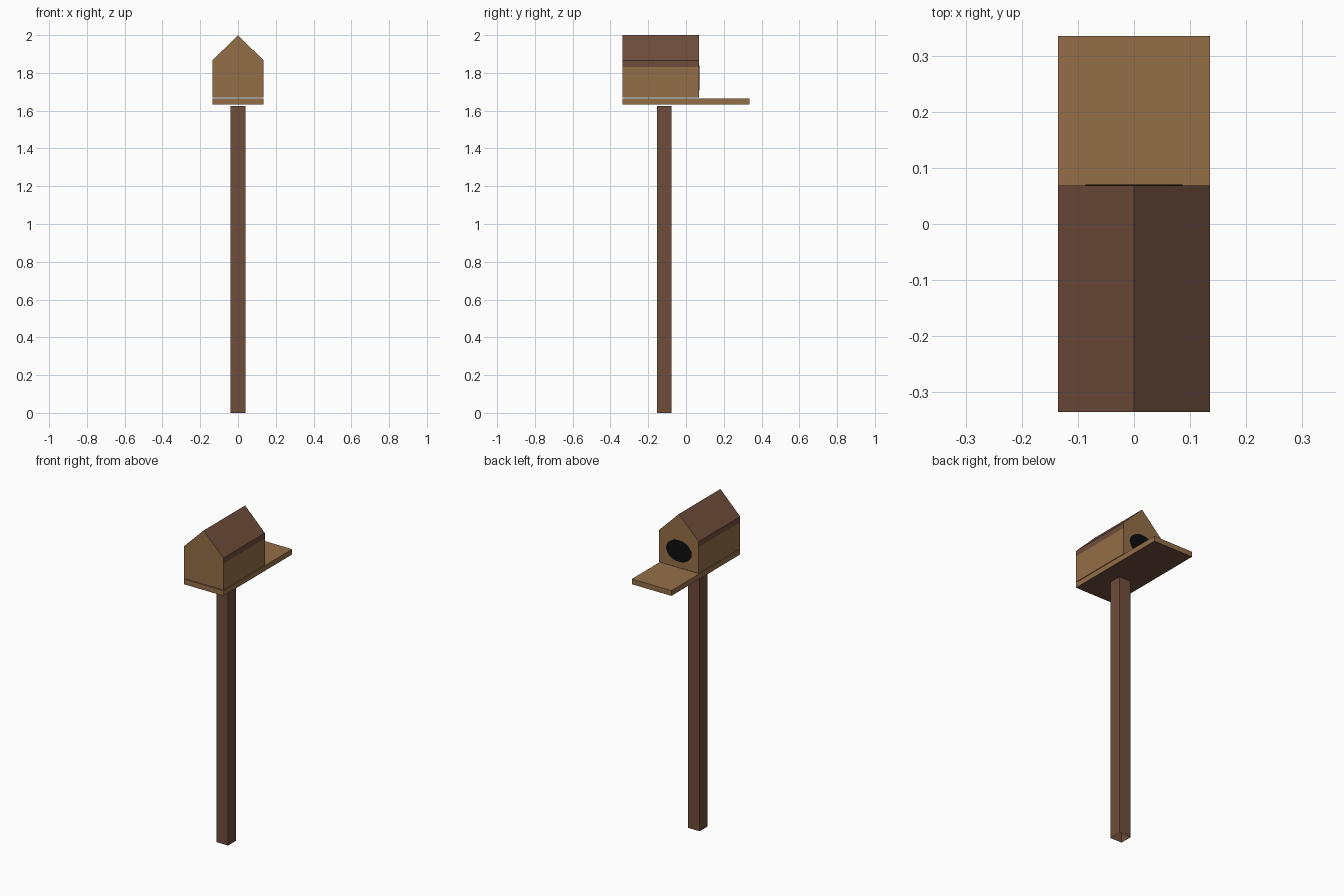
import bpy, bmesh, math

if "Cube" in bpy.data.objects:
    bpy.data.objects.remove(bpy.data.objects["Cube"])


def material(name, hex_rgb):
    def lin(c):
        c /= 255
        return c / 12.92 if c <= 0.04045 else ((c + 0.055) / 1.055) ** 2.4
    m = bpy.data.materials.new(name)
    m.diffuse_color = (*[lin((hex_rgb >> s) & 255) for s in (16, 8, 0)], 1)
    m.use_nodes = True
    m.node_tree.nodes["Principled BSDF"].inputs["Base Color"].default_value = m.diffuse_color
    return m


TAN = material("tan wood", 0x946F47)
BROWN = material("brown wood", 0x6F4D3C)
BLACK = material("hole black", 0x0D0D0D)


def extrude_y(name, profile, y0, y1, mats, rule=None, drop=None):
    """Extrude an x-z profile along y; colour and drop faces by rule."""
    bm = bmesh.new()
    face = bm.faces.new([bm.verts.new((x, y0, z)) for x, z in profile])
    ext = bmesh.ops.extrude_face_region(bm, geom=[face], use_keep_orig=True)
    for v in ext["geom"]:
        if isinstance(v, bmesh.types.BMVert):
            v.co.y = y1
    bmesh.ops.recalc_face_normals(bm, faces=bm.faces)
    bm.normal_update()
    if rule:
        for f in bm.faces:
            f.material_index = rule(f)
    if drop:
        bmesh.ops.delete(bm, geom=[f for f in bm.faces if drop(f)], context='FACES')
    me = bpy.data.meshes.new(name)
    bm.to_mesh(me)
    bm.free()
    for m in mats:
        me.materials.append(m)
    ob = bpy.data.objects.new(name, me)
    bpy.context.collection.objects.link(ob)
    return ob


def rect(w, z0, z1):
    return [(-w, z0), (w, z0), (w, z1), (-w, z1)]


W, Y0, Y1 = 0.135, -0.335, 0.335
HOUSE_BACK = 0.069

# Square post, open at the bottom
extrude_y("post", rect(0.04, 0, 1.625), -0.154, -0.076, [BROWN],
          drop=lambda f: f.normal.z < -0.5)

# Floor board with a brown underside
extrude_y("floor_board", rect(W, 1.633, 1.665), Y0, Y1, [TAN, BROWN],
          rule=lambda f: int(f.normal.z < -0.5))

# House body: brown roof slopes plus brown band under the eaves
house = [(-W, 1.669), (W, 1.669), (W, 1.832), (W, 1.866),
         (0, 2.0), (-W, 1.866), (-W, 1.832)]
extrude_y("house", house, Y0, HOUSE_BACK, [TAN, BROWN],
          rule=lambda f: int(abs(f.normal.y) < 0.5
                             and f.calc_center_median().z > 1.832))

# Entrance hole: thin oval plate on the gable that faces the landing board
oval = [(0.086 * math.cos(a), 1.772 + 0.066 * math.sin(a))
        for a in (math.tau * i / 32 for i in range(32))]
extrude_y("entrance_hole", oval, HOUSE_BACK - 0.001, HOUSE_BACK + 0.0015, [BLACK])
